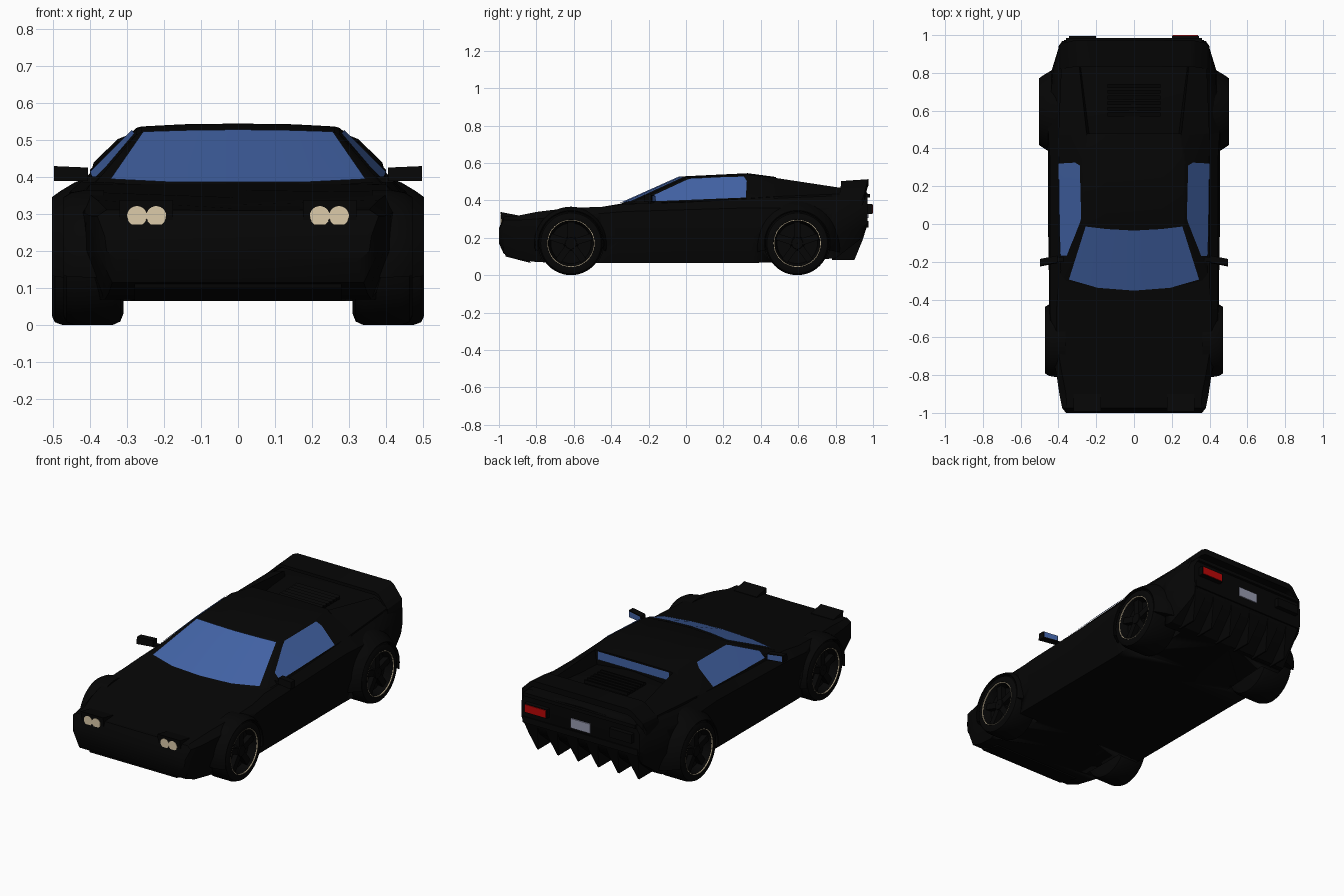
import bpy, bmesh, math
from mathutils import Vector, Matrix

if "Cube" in bpy.data.objects:
    bpy.data.objects.remove(bpy.data.objects["Cube"])


def material(name, rgb):
    m = bpy.data.materials.new(name)
    m.diffuse_color = (*rgb, 1)
    m.use_nodes = True
    m.node_tree.nodes["Principled BSDF"].inputs["Base Color"].default_value = m.diffuse_color
    return m


BLACK = material("black_paint", (0.0017, 0.0017, 0.0017))
GLASS = material("blue_glass", (0.055, 0.125, 0.38))
CREAM = material("cream_lamp", (0.72, 0.60, 0.40))
RED = material("red_lamp", (0.50, 0.002, 0.002))
PLATE = material("grey_plate", (0.32, 0.33, 0.44))


def finish(name, bm, mat, angle=30):
    bmesh.ops.recalc_face_normals(bm, faces=bm.faces)
    me = bpy.data.meshes.new(name)
    bm.to_mesh(me)
    bm.free()
    me.materials.append(mat)
    ob = bpy.data.objects.new(name, me)
    bpy.context.collection.objects.link(ob)
    bpy.ops.object.select_all(action='DESELECT')
    ob.select_set(True)
    bpy.context.view_layer.objects.active = ob
    bpy.ops.object.shade_smooth_by_angle(angle=math.radians(angle))
    return ob


def loft(name, rings, mat, cap=True, angle=30):
    """Skin closed rings of equal point count, with end caps."""
    bm = bmesh.new()
    rows = [[bm.verts.new(p) for p in r] for r in rings]
    n = len(rows[0])
    for a, b in zip(rows, rows[1:]):
        for i in range(n):
            j = (i + 1) % n
            bm.faces.new((a[i], a[j], b[j], b[i]))
    if cap:
        bm.faces.new(rows[0])
        bm.faces.new(rows[-1])
    return finish(name, bm, mat, angle)


def mirrored(half):
    """Close a half section whose first and/or last points lie on x = 0."""
    return half + [(-x, y, z) for x, y, z in reversed(half) if x > 1e-6]


def box(name, x, y, z, mat):
    return loft(name, [[(a, y[0], z[0]), (a, y[1], z[0]), (a, y[1], z[1]), (a, y[0], z[1])] for a in x], mat)


def prism(name, yz, x0, x1, mat):
    return loft(name, [[(x, y, z) for y, z in yz] for x in (x0, x1)], mat)


def sheet(name, faces, mat):
    bm = bmesh.new()
    for f in faces:
        bm.faces.new([bm.verts.new(p) for p in f])
    bmesh.ops.remove_doubles(bm, verts=bm.verts, dist=1e-4)
    return finish(name, bm, mat)


def sweep(name, prof, yc, zc, a0, a1, n, mat):
    """Sweep an (x, r) profile round a wheel axis."""
    rings = []
    for k in range(n + 1):
        a = math.radians(a0 + (a1 - a0) * k / n)
        rings.append([(x, yc + r * math.cos(a), zc + r * math.sin(a)) for x, r in prof])
    return loft(name, rings, mat, cap=(a1 - a0) < 360)


# Main body: y, widths (bottom, middle, shoulder, top), heights (bottom, middle, shoulder, top, centre)
stations = [
    (-1.0, .32, .355, .36, .34, .17, .20, .24, .25, .25),
    (-.975, .34, .38, .38, .355, .115, .20, .295, .312, .31),
    (-.90, .35, .395, .395, .36, .085, .20, .295, .318, .315),
    (-.80, .36, .41, .41, .38, .07, .20, .30, .338, .325),
    (-.62, .41, .445, .445, .41, .065, .20, .32, .36, .345),
    (-.45, .42, .45, .445, .41, .065, .20, .33, .365, .365),
    (-.33, .42, .45, .445, .40, .065, .20, .34, .38, .385),
    (0, .42, .455, .445, .40, .065, .20, .35, .39, .40),
    (.35, .42, .455, .445, .40, .065, .20, .36, .41, .43),
    (.50, .43, .46, .455, .39, .07, .20, .36, .42, .465),
    (.80, .40, .44, .43, .38, .09, .22, .36, .43, .455),
    (.93, .37, .40, .40, .37, .19, .25, .36, .43, .45),
    (.97, .35, .38, .38, .35, .26, .28, .38, .43, .44)]
body = loft("body", [mirrored([(0, y, zb), (wb, y, zb), (wm, y, zm), (ws, y, zs), (wt, y, zt), (0, y, zc)])
                     for y, wb, wm, ws, wt, zb, zm, zs, zt, zc in stations], BLACK)

# Wheels, arches and flares (flare radii from inner to outer edge)
for end, yc, out, radii in (("front", -.615, .472, (.196, .196, .189)), ("rear", .595, .503, (.235, .215, .192))):
    for side, s in (("right", 1), ("left", -1)):
        tag = f"{end}_{side}"
        cutter = sweep("arch_cutter", [(s * .29, .001), (s * .29, .174), (s * .6, .174), (s * .6, .001)],
                       yc, .17, 0, 360, 40, BLACK)
        bmesh_cut = bmesh.new()
        bmesh_cut.from_mesh(cutter.data)
        bmesh.ops.remove_doubles(bmesh_cut, verts=bmesh_cut.verts, dist=.003)
        bmesh.ops.recalc_face_normals(bmesh_cut, faces=bmesh_cut.faces)
        bmesh_cut.to_mesh(cutter.data)
        bmesh_cut.free()
        mod = body.modifiers.new("arch", 'BOOLEAN')
        mod.operation, mod.solver, mod.object = 'DIFFERENCE', 'EXACT', cutter
        bpy.context.view_layer.objects.active = body
        bpy.ops.object.modifier_apply(modifier=mod.name)
        bpy.data.objects.remove(cutter)

        tyre = [(.31, .001), (.31, .14), (.318, .16), (.34, .17), (out - .03, .17), (out - .008, .162),
                (out, .145), (out, .127), (out - .012, .118), (out - .05, .108), (out - .05, .001)]
        sweep(f"wheel_{tag}", [(s * x, r) for x, r in tyre], yc, .17, 0, 360, 48, BLACK)
        ring = [(out - .012, .1225), (out - .001, .1225), (out - .001, .1265), (out - .012, .1265)]
        sweep(f"rim_ring_{tag}", [(s * x, r) for x, r in ring], yc, .17, 0, 360, 48, CREAM)
        sweep(f"hub_{tag}", [(s * (out - .055), .001), (s * (out - .055), .04), (s * (out - .015), .03),
                             (s * (out - .015), .001)], yc, .17, 0, 360, 20, BLACK)
        for k in range(5):
            spoke = box(f"spoke_{tag}_{k}", (s * (out - .055), s * (out - .02)), (-.018, .018), (.02, .115), BLACK)
            spoke.matrix_world = Matrix.Translation((0, yc, .17)) @ Matrix.Rotation(k * math.tau / 5, 4, 'X')
        flare = [(out - .11, radii[0]), (out - .06, radii[1]), (out - .022, radii[2]), (out, .176),
                 (out - .003, .171), (out - .11, .171)]
        sweep(f"flare_{tag}", [(s * x, r) for x, r in flare], yc, .17, -12, 192, 32, BLACK)

# Cabin: windscreen base, windscreen top, rear roof, roof end
rows = [[(0, -.36, .376), (.2, -.345, .377), (.36, -.30, .385), (.385, -.27, .386), (.39, -.25, .38)],
        [(0, -.02, .528), (.15, -.012, .526), (.262, 0, .522), (.275, 0, .515), (.395, 0, .395)],
        [(0, .33, .545), (.15, .33, .543), (.262, .33, .537), (.275, .33, .533), (.398, .33, .41)],
        [(0, .48, .525), (.15, .48, .524), (.24, .48, .521), (.25, .48, .518), (.40, .48, .42)]]
loft("cabin", [mirrored(r) for r in rows], BLACK)

# Windscreen plate
edge = []
for t in (.03, .965):
    half = [Vector(a).lerp(Vector(b), t) + Vector((0, -.003, .006)) for a, b in zip(rows[0][:3], rows[1][:3])]
    half = [Vector((p.x * .965, p.y, p.z)) for p in half]
    edge.append([Vector((-p.x, p.y, p.z)) for p in half[:0:-1]] + half)
sheet("windscreen", [(edge[0][i], edge[0][i + 1], edge[1][i + 1], edge[1][i]) for i in range(4)], GLASS)


# Side windows lie on the cabin side planes
def on_side(y, z, s):
    return (s * (.794 - z + y * (.07 if y < 0 else .055)), y, z + .003)


for side, s in (("right", 1), ("left", -1)):
    front = [(-.17, .392), (0, .399), (0, .505), (-.17, .426)]
    rear = [(0, .399), (.32, .412), (.325, .50), (.31, .524), (.03, .516), (0, .505)]
    sheet(f"side_window_{side}", [[on_side(y, z, s) for y, z in f] for f in (front, rear)], GLASS)
    # Rear buttress beside the engine deck
    loft(f"buttress_{side}", [[(s * x, y, z) for x, y, z in r] for r in (
        [(.235, .47, .43), (.25, .47, .521), (.40, .47, .42), (.40, .47, .38)],
        [(.28, .84, .42), (.29, .84, .465), (.385, .84, .435), (.385, .84, .38)])], BLACK)
    # Door mirror with glass facing back
    loft(f"mirror_{side}", [[(s * x, y, z) for y, z in ((yy - .022, z0), (yy + .018, z0), (yy + .018, z1), (yy - .018, z1))]
                            for x, yy, z0, z1 in ((.405, -.185, .39, .426), (.497, -.203, .39, .43))], BLACK)
    sheet(f"mirror_glass_{side}", [[(s * .412, -.164, .394), (s * .492, -.180, .394),
                                    (s * .492, -.180, .427), (s * .412, -.164, .423)]], GLASS)
    box(f"mirror_arm_{side}", (s * .37, s * .42), (-.2, -.175), (.385, .402), BLACK)
    # Headlight pod with two round lamps
    prism(f"headlight_pod_{side}", [(-.982, .25), (-.992, .338), (-.90, .32), (-.90, .25)], s * .175, s * .32, BLACK)
    for k, x in enumerate((.221, .273)):
        bm = bmesh.new()
        bmesh.ops.create_cone(bm, cap_ends=True, segments=24, radius1=.027, radius2=.027, depth=.008,
                              matrix=Matrix.Translation((s * x, -.987, .295)) @ Matrix.Rotation(math.pi / 2, 4, 'X'))
        finish(f"headlight_{side}_{k}", bm, CREAM)
    # Tail lamp housing
    box(f"tail_lamp_housing_{side}", (s * .2, s * .345), (.95, .996), (.328, .38), BLACK)

# Only the right tail lamp is lit red
box("tail_lamp", (.205, .34), (.994, 1.0), (.332, .376), RED)
box("number_plate", (-.065, .06), (.968, .977), (.305, .36), PLATE)
sheet("rear_window", [[(-.23, .486, .47), (.23, .486, .47), (.23, .486, .518), (-.23, .486, .518)]], GLASS)

# Engine deck louvres
for k in range(6):
    y = .57 + k * .03
    prism(f"louvre_{k}", [(y, .455), (y, .468), (y + .02, .474), (y + .02, .455)], -.14, .14, BLACK)

# Rear wing with turned-down ends: x, top height, front y, back y
half = [(0, .513, .83, .975), (.30, .513, .83, .975), (.325, .503, .83, .97), (.39, .44, .82, .955), (.40, .40, .81, .94)]
wing = [(-x, z, a, b) for x, z, a, b in half[:0:-1]] + half
loft("rear_wing", [[(x, a, z - .028), (x, a, z - .01), (x, b, z), (x, b, z - .035)] for x, z, a, b in wing], BLACK)
box("tail_lip", (-.36, .36), (.93, .985), (.415, .435), BLACK)
box("rear_bumper", (-.37, .37), (.90, .975), (.255, .29), BLACK)

# Diffuser fins
for k in range(6):
    x = (k - 2.5) * .13
    loft(f"diffuser_fin_{k}", [[(x - w, y, z) for y, z in pts] + [(x + w, y, z) for y, z in pts[::-1]]
                               for w, pts in ((.045, [(.78, .26), (.97, .27)]), (.03, [(.78, .16), (.945, .19)]),
                                              (.004, [(.78, .08), (.90, .08)]))], BLACK)

# Front bumper ledge and chin
box("bumper_ledge", (-.26, .26), (-.998, -.95), (.165, .185), BLACK)
prism("chin", [(-.965, .10), (-.97, .125), (-.85, .13), (-.83, .065)], -.28, .28, BLACK)
